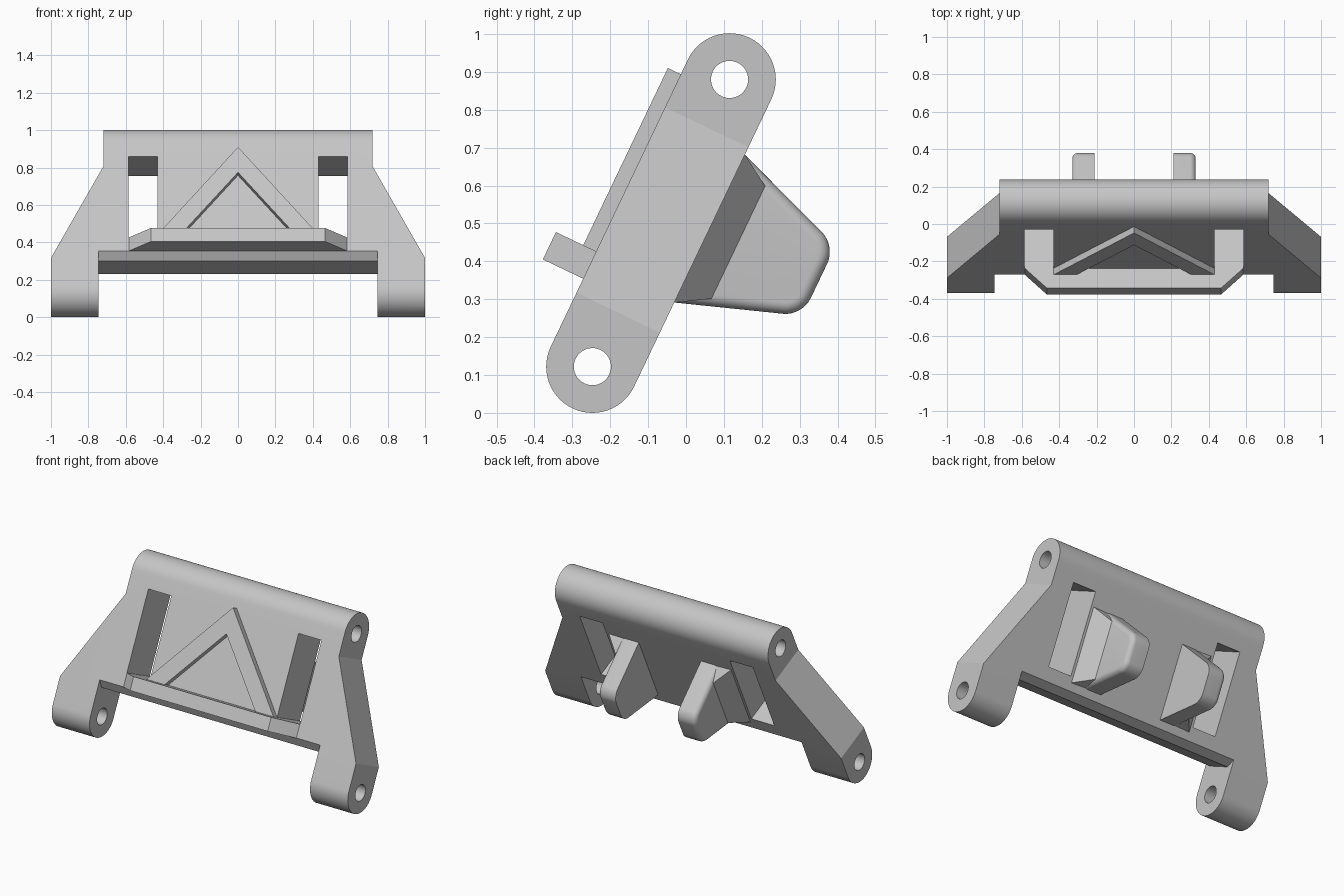
import bpy, bmesh, math
from mathutils import Matrix, Vector

if "Cube" in bpy.data.objects:
    bpy.data.objects.remove(bpy.data.objects["Cube"])

# Everything is modelled upright (x wide, -y front, z along the plate), then tilted back
R, SPAN = 0.122, 0.84
TILT = (Matrix.Translation((0, -0.247, R)) @
        Matrix.Rotation(-math.atan2(0.362, 0.758), 4, 'X'))

grey = bpy.data.materials.new("plain grey")
grey.diffuse_color = (0.56, 0.56, 0.56, 1)
grey.use_nodes = True
grey.node_tree.nodes["Principled BSDF"].inputs["Base Color"].default_value = grey.diffuse_color
parts = []


def new_object(name, bm, keep=True):
    bmesh.ops.recalc_face_normals(bm, faces=bm.faces)
    me = bpy.data.meshes.new(name)
    bm.to_mesh(me)
    bm.free()
    ob = bpy.data.objects.new(name, me)
    bpy.context.collection.objects.link(ob)
    if keep:
        me.materials.append(grey)
        parts.append(ob)
    return ob


def prism_bm(pts, axis, lo, hi):
    """Extrude a 2D outline along an axis (0 = x, 1 = y, 2 = z)."""
    bm = bmesh.new()
    vs = []
    for a, b in pts:
        c = [a, b]
        c.insert(axis, lo)
        vs.append(bm.verts.new(c))
    face = bm.faces.new(vs)
    ext = bmesh.ops.extrude_face_region(bm, geom=[face])
    move = Vector((0, 0, 0))
    move[axis] = hi - lo
    bmesh.ops.translate(bm, vec=move,
                        verts=[g for g in ext['geom'] if isinstance(g, bmesh.types.BMVert)])
    return bm


def arc(cz, r, a0, a1, n):
    return [(r * math.cos(a0 + (a1 - a0) * i / n), cz + r * math.sin(a0 + (a1 - a0) * i / n))
            for i in range(n + 1)]


def combine(target, operation, pts, axis, lo, hi):
    tool = new_object("cutter", prism_bm(pts, axis, lo, hi), keep=False)
    tool.hide_render = True
    mod = target.modifiers.new("cut", 'BOOLEAN')
    mod.operation, mod.object, mod.solver = operation, tool, 'EXACT'
    bpy.context.view_layer.objects.active = target
    bpy.ops.object.modifier_apply(modifier=mod.name)
    bpy.data.objects.remove(tool)


# Main plate: rounded bar section, trimmed to the tapered front outline
stadium = arc(SPAN, R, 0, math.pi, 28) + arc(0, R, math.pi, 2 * math.pi, 28)
plate = new_object("bracket_plate", prism_bm(stadium, 0, -1, 1))
half = [(1.0, -0.3), (1.0, 0.158), (0.72, 0.70), (0.72, 1.2)]
outline = half + [(-x, z) for x, z in reversed(half)]
combine(plate, 'INTERSECT', outline, 1, -0.5, 0.5)

# Notch between the legs, leaving a chamfered lower edge
notch = [(-0.2, -0.3), (-0.2, 0.278), (-0.081, 0.159), (0.081, 0.159), (0.2, 0.278), (0.2, -0.3)]
combine(plate, 'DIFFERENCE', notch, 0, -0.745, 0.745)

# Two slots through the plate
for s in (-1, 1):
    slot = [(s * 0.43, 0.279), (s * 0.585, 0.279), (s * 0.585, 0.76), (s * 0.43, 0.76)]
    combine(plate, 'DIFFERENCE', slot, 1, -0.5, 0.5)

# Hinge bores
for z in (0, SPAN):
    combine(plate, 'DIFFERENCE', arc(z, 0.049, 0, 2 * math.pi, 40)[:-1], 0, -1.5, 1.5)

# Raised triangular frame on the front
frame = [(-0.43, 0.27), (-0.43, 0.279), (0, 0.797), (0.43, 0.279), (0.43, 0.27),
         (0.314, 0.27), (0, 0.647), (-0.314, 0.27)]
new_object("triangle_frame", prism_bm(frame, 1, -0.16, -0.10))

# Front ledge with angled ends
ledge = [(-0.585, -0.10), (-0.585, -0.121), (-0.465, -0.24),
         (0.465, -0.24), (0.585, -0.121), (0.585, -0.10)]
new_object("front_ledge", prism_bm(ledge, 2, 0.199, 0.279))

# Rounded lugs on the back, each with a flared foot on its outer side
MID = 0.462
for s, side in ((-1, "left"), (1, "right")):
    prof = [(0.10, MID - 0.224), (0.442, MID - 0.102), (0.442, MID + 0.102), (0.10, MID + 0.224)]
    bm = prism_bm(prof, 0, s * 0.21, s * 0.33)
    bmesh.ops.recalc_face_normals(bm, faces=bm.faces)
    tips = [e for e in bm.edges if abs(e.verts[0].co.x - e.verts[1].co.x) > 0.1
            and e.verts[0].co.y > 0.4]
    bmesh.ops.bevel(bm, geom=tips, offset=0.05, offset_type='OFFSET', segments=8,
                    profile=0.5, affect='EDGES')
    rim = [e for e in bm.edges if all(abs(v.co.x) > 0.329 for v in e.verts)
           and max(v.co.y for v in e.verts) > 0.12]
    bmesh.ops.bevel(bm, geom=rim, offset=0.03, offset_type='OFFSET', segments=7,
                    profile=0.5, affect='EDGES')
    new_object(side + "_back_lug", bm)

    bm = bmesh.new()
    for x, y, h in ((0.415, 0.121, 0.217), (0.415, 0.11, 0.217), (0.33, 0.206, 0.165),
                    (0.25, 0.206, 0.165), (0.25, 0.11, 0.217)):
        for z in (MID - h, MID + h):
            bm.verts.new((s * x, y, z))
    bmesh.ops.convex_hull(bm, input=bm.verts)
    new_object(side + "_lug_foot", bm)

# Smooth the curved parts and lean the whole bracket back
bpy.ops.object.select_all(action='DESELECT')
for ob in parts:
    ob.matrix_world = TILT
    ob.select_set(True)
bpy.context.view_layer.objects.active = plate
bpy.ops.object.shade_smooth_by_angle(angle=math.radians(20))
